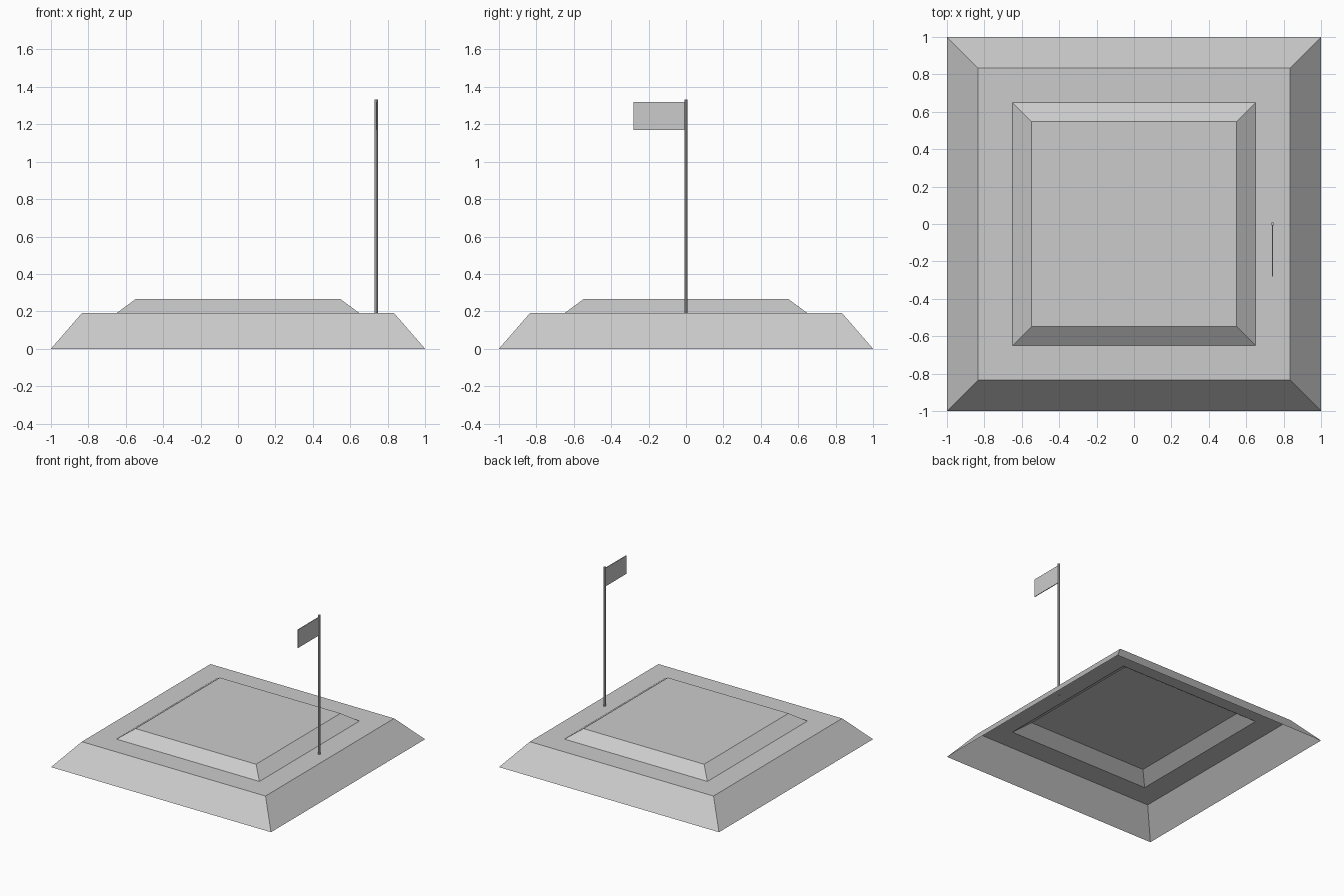
import bpy
import bmesh

cube = bpy.data.objects.get("Cube")
if cube:
    bpy.data.objects.remove(cube, do_unlink=True)

grey = bpy.data.materials.new("light grey")
grey.use_nodes = True
colour = (0.6, 0.6, 0.6, 1)
grey.diffuse_color = colour
grey.node_tree.nodes["Principled BSDF"].inputs["Base Color"].default_value = colour


def finish(name, bm):
    mesh = bpy.data.meshes.new(name)
    bm.to_mesh(mesh)
    bm.free()
    mesh.materials.append(grey)
    obj = bpy.data.objects.new(name, mesh)
    bpy.context.collection.objects.link(obj)
    return obj


def square_ring(bm, half, z):
    corners = ((-1, -1), (1, -1), (1, 1), (-1, 1))
    return [bm.verts.new((half * x, half * y, z)) for x, y in corners]


# Stepped base: one hollow shell, open underneath
bm = bmesh.new()
profile = [(1.0, 0.0), (0.835, 0.19), (0.65, 0.19), (0.548, 0.265)]
rings = [square_ring(bm, half, z) for half, z in profile]
for low, high in zip(rings, rings[1:]):
    for i in range(4):
        j = (i + 1) % 4
        bm.faces.new((low[i], low[j], high[j], high[i]))
bm.faces.new(rings[-1])
finish("stepped_base", bm)

# Slim eight-sided pole on the ledge
POLE_X, POLE_BOTTOM, POLE_TOP = 0.74, 0.188, 1.333
bm = bmesh.new()
bmesh.ops.create_cone(bm, cap_ends=True, segments=8, radius1=0.009,
                      radius2=0.009, depth=POLE_TOP - POLE_BOTTOM)
pole = finish("flag_pole", bm)
pole.location = (POLE_X, 0, (POLE_TOP + POLE_BOTTOM) / 2)

# Thin flag pointing to the front
bm = bmesh.new()
bmesh.ops.create_cube(bm, size=1)
bmesh.ops.scale(bm, vec=(0.006, 0.275, 0.15), verts=bm.verts)
flag = finish("flag", bm)
flag.location = (POLE_X, -0.1425, 1.245)
